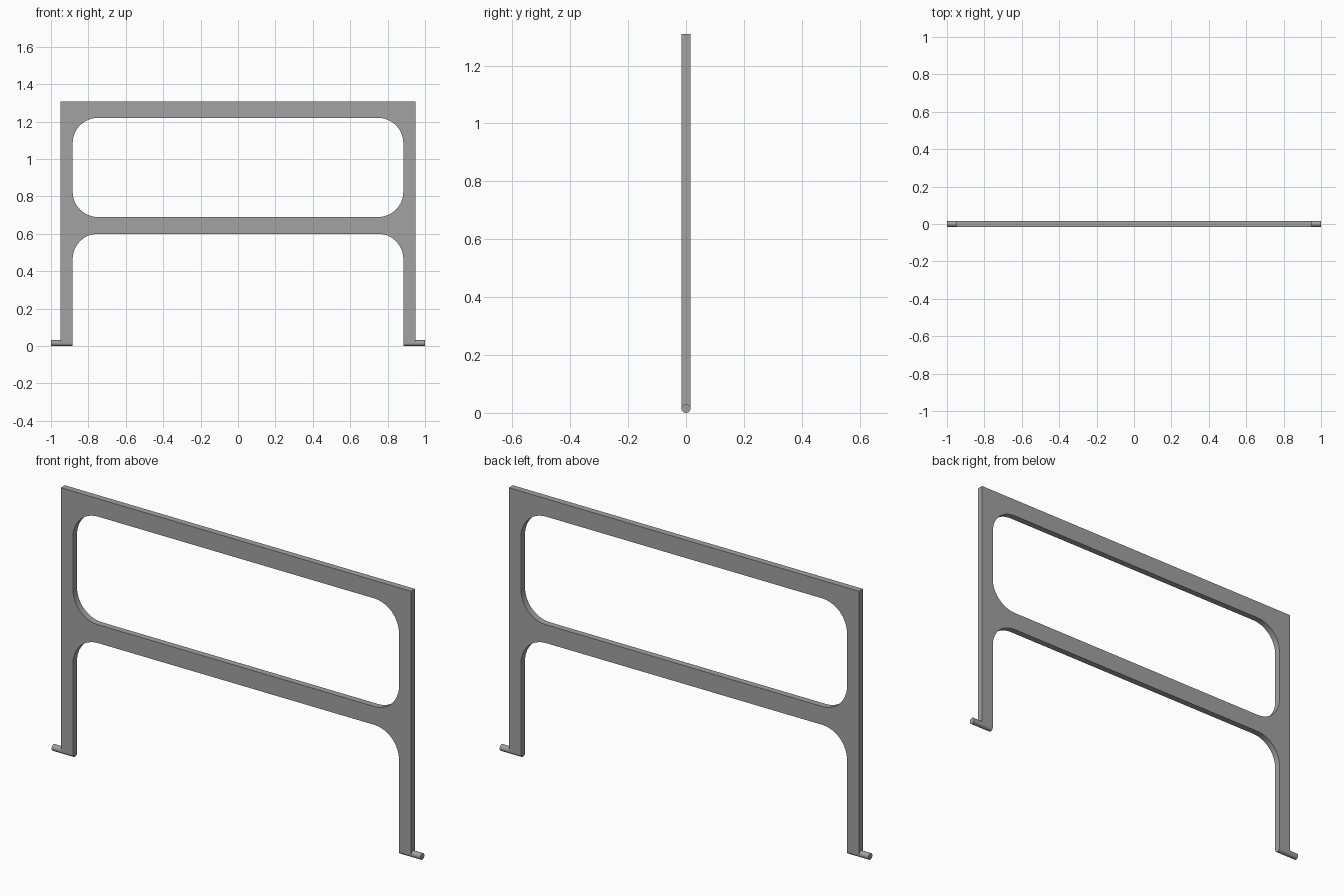
import bpy
import bmesh
from math import pi, cos, sin
from mathutils import Matrix

cube = bpy.data.objects.get("Cube")
if cube:
    bpy.data.objects.remove(cube, do_unlink=True)

HALF = 0.0155            # half the panel thickness, also the pin radius
OUTER, INNER, TIP = 0.95, 0.884, 1.0
TOP, OPEN_TOP, OPEN_LOW, RAIL_LOW = 1.308, 1.22, 0.69, 0.60
RADIUS, STEPS = 0.135, 12

metal = bpy.data.materials.new("grey metal")
metal.use_nodes = True
grey = (0.36, 0.36, 0.36, 1)
metal.diffuse_color = grey
metal.node_tree.nodes["Principled BSDF"].inputs["Base Color"].default_value = grey


def finish(name, bm):
    bmesh.ops.recalc_face_normals(bm, faces=bm.faces)
    mesh = bpy.data.meshes.new(name)
    bm.to_mesh(mesh)
    bm.free()
    obj = bpy.data.objects.new(name, mesh)
    bpy.context.collection.objects.link(obj)
    mesh.materials.append(metal)
    bpy.ops.object.select_all(action='DESELECT')
    obj.select_set(True)
    bpy.context.view_layer.objects.active = obj
    bpy.ops.object.shade_smooth_by_angle(angle=pi / 6)
    return obj


def arc(cx, cz, start):
    """Quarter arc of the fillet radius, counter-clockwise from start."""
    angles = [start + pi / 2 * i / STEPS for i in range(STEPS + 1)]
    return [(cx + RADIUS * cos(a), cz + RADIUS * sin(a)) for a in angles]


def add_loop(bm, points):
    verts = [bm.verts.new((x, -HALF, z)) for x, z in points]
    for a, b in zip(verts, verts[1:] + verts[:1]):
        bm.edges.new((a, b))


# Frame panel: two legs, top rail and middle rail with filleted openings
cx = INNER - RADIUS
under = arc(cx, RAIL_LOW - RADIUS, 0) + arc(-cx, RAIL_LOW - RADIUS, pi / 2)
outline = [(-INNER, HALF), (-OUTER, HALF), (-OUTER, TOP),
           (OUTER, TOP), (OUTER, HALF), (INNER, HALF)] + under
window = (arc(cx, OPEN_TOP - RADIUS, 0) + arc(-cx, OPEN_TOP - RADIUS, pi / 2)
          + arc(-cx, OPEN_LOW + RADIUS, pi) + arc(cx, OPEN_LOW + RADIUS, 1.5 * pi))
bm = bmesh.new()
add_loop(bm, outline)
add_loop(bm, window)
bmesh.ops.triangle_fill(bm, use_beauty=True, edges=bm.edges[:], normal=(0, -1, 0))
front = bm.faces[:]
solid = bmesh.ops.extrude_face_region(bm, geom=front, use_keep_orig=True)
moved = [g for g in solid["geom"] if isinstance(g, bmesh.types.BMVert)]
bmesh.ops.translate(bm, verts=moved, vec=(0, 2 * HALF, 0))
finish("frame_panel", bm)

# Round pins that run through the feet and stick out sideways
for side, name in ((1, "left_pin"), (-1, "right_pin")):
    bm = bmesh.new()
    place = (Matrix.Translation((side * (INNER + TIP) / 2, 0, HALF))
             @ Matrix.Rotation(pi / 2, 4, 'Y'))
    bmesh.ops.create_cone(bm, cap_ends=True, segments=32, radius1=HALF,
                          radius2=HALF, depth=TIP - INNER, matrix=place)
    finish(name, bm)
